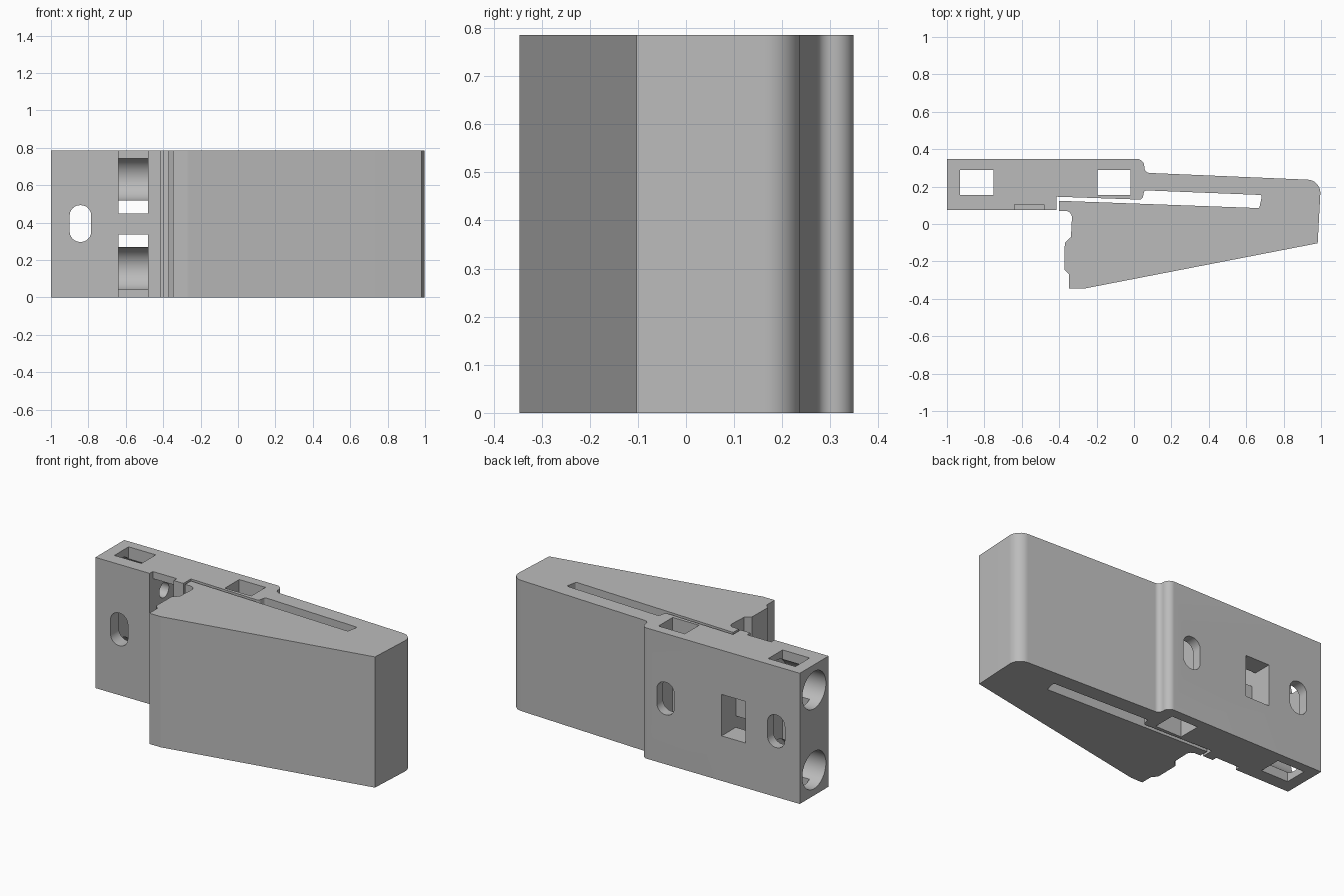
import bpy, bmesh, math
from mathutils import Vector

cube = bpy.data.objects.get("Cube")
if cube:
    bpy.data.objects.remove(cube, do_unlink=True)

HEIGHT = 0.785
MID = HEIGHT / 2
grey = bpy.data.materials.new("light_grey_plastic")
grey.use_nodes = True
grey.diffuse_color = (0.5, 0.5, 0.5, 1)
grey.node_tree.nodes["Principled BSDF"].inputs["Base Color"].default_value = (0.5, 0.5, 0.5, 1)


def rounded(corners, steps=8):
    """Outline of (x, y, radius) corners, each rounded by an arc."""
    out = []
    for i, (x, y, r) in enumerate(corners):
        p = Vector((x, y))
        if not r:
            out.append(p)
            continue
        a = (Vector(corners[i - 1][:2]) - p).normalized()
        b = (Vector(corners[(i + 1) % len(corners)][:2]) - p).normalized()
        half = a.angle(b) / 2
        centre = p + (a + b).normalized() * r / math.sin(half)
        start = p + a * r / math.tan(half) - centre
        end = p + b * r / math.tan(half) - centre
        for k in range(steps + 1):
            out.append(centre + start.lerp(end, k / steps).normalized() * r)
    return out


def prism(name, outline, low, high, axis="z"):
    """Extrude an outline along z, or along y or x for side holes."""
    place = {"z": lambda u, v, w: (u, v, w),
             "y": lambda u, v, w: (u, w, v),
             "x": lambda u, v, w: (w, u, v)}[axis]
    bm = bmesh.new()
    face = bm.faces.new([bm.verts.new(place(u, v, low)) for u, v in outline])
    moved = bmesh.ops.extrude_face_region(bm, geom=[face])["geom"]
    bmesh.ops.translate(bm, vec=place(0, 0, high - low),
                        verts=[g for g in moved if isinstance(g, bmesh.types.BMVert)])
    bmesh.ops.recalc_face_normals(bm, faces=bm.faces)
    mesh = bpy.data.meshes.new(name)
    bm.to_mesh(mesh)
    bm.free()
    mesh.materials.append(grey)
    obj = bpy.data.objects.new(name, mesh)
    bpy.context.collection.objects.link(obj)
    return obj


def rect(u0, u1, v0, v1, r=0):
    return rounded([(u0, v0, r), (u1, v0, r), (u1, v1, r), (u0, v1, r)])


def circle(u, v, r, n=48):
    return [(u + r * math.cos(k * math.tau / n), v + r * math.sin(k * math.tau / n))
            for k in range(n)]


# Mounting block, spring arm and wedge in one folded profile
body = prism("wedge_clip_body", rounded([
    (-1, 0.348, 0), (0.055, 0.348, 0.04), (0.055, 0.274, 0.03),
    (1, 0.234, 0.07), (0.982, -0.103, 0), (-0.27, -0.346, 0.08),
    (-0.347, -0.346, 0), (-0.347, -0.27, 0), (-0.372, -0.245, 0),
    (-0.37, -0.1, 0), (-0.337, -0.07, 0), (-0.33, 0.07, 0.035),
    (-0.40, 0.07, 0), (-0.40, 0.124, 0),
    # Narrow flex slot
    (0.67, 0.085, 0.01), (0.685, 0.155, 0.01), (0.055, 0.18, 0.015),
    (0.045, 0.13, 0.02), (-0.415, 0.146, 0), (-0.415, 0.075, 0),
    (-1, 0.075, 0)]), 0, HEIGHT)

# Square shafts through the height
cutters = [prism("shaft_cutter", rect(a, b, 0.155, 0.29), -0.1, HEIGHT + 0.1)
           for a, b in ((-0.93, -0.75), (-0.195, -0.02))]

# Oval screw holes and the rear window
cutters += [
    prism("front_oval_cutter", rect(-0.9, -0.785, 0.297, 0.493, 0.055), 0, 0.5, "y"),
    prism("rear_oval_cutter", rect(-0.165, -0.05, 0.297, 0.493, 0.055), 0.22, 0.5, "y"),
    prism("window_cutter", rect(-0.64, -0.48, 0.27, 0.519), 0.21, 0.5, "y")]

# Shallow front recesses, pockets and stepped bores, above and below the middle bar
for side in (-1, 1):
    z = MID + side * 0.24
    near, far, edge = (MID + side * d for d in (0.056, 0.35, 0.5))
    cutters += [
        prism("recess_cutter", rect(-0.64, -0.48, *sorted((near, edge))), 0, 0.105, "y"),
        prism("pocket_cutter", rect(-0.64, -0.48, *sorted((near, far))), 0, 0.2125, "y"),
        prism("pocket_bore_cutter", circle(0.2125, z, 0.116), -0.64, -0.48, "x"),
        prism("entry_bore_cutter", circle(0.2125, z, 0.112), -1.1, -0.74, "x"),
        prism("small_bore_cutter", circle(0.2125, z, 0.045, 32), -0.76, -0.62, "x")]

bpy.ops.object.select_all(action="DESELECT")
bpy.context.view_layer.objects.active = body
body.select_set(True)
for cutter in cutters:
    cutter.hide_render = True
    mod = body.modifiers.new("cut", "BOOLEAN")
    mod.operation = "DIFFERENCE"
    mod.solver = "EXACT"
    mod.object = cutter
    bpy.ops.object.modifier_apply(modifier=mod.name)
    bpy.data.objects.remove(cutter, do_unlink=True)
bpy.ops.object.shade_smooth_by_angle(angle=math.radians(30))
